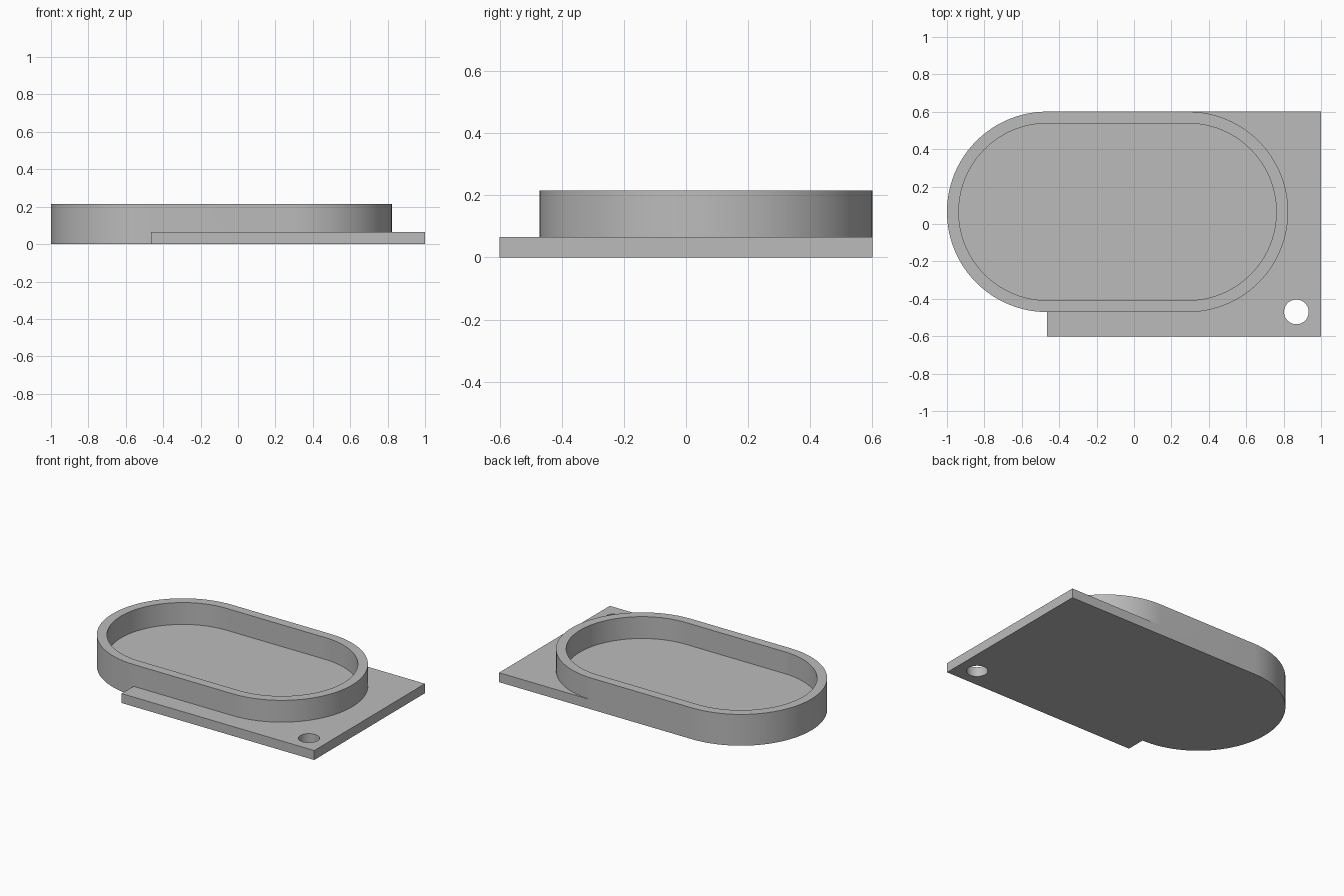
import bpy, bmesh
from math import sin, cos, pi, radians

cube = bpy.data.objects.get("Cube")
if cube:
    bpy.data.objects.remove(cube, do_unlink=True)

grey = bpy.data.materials.new("plain grey")
grey.use_nodes = True
colour = (0.5, 0.5, 0.5, 1)
grey.diffuse_color = colour
grey.node_tree.nodes["Principled BSDF"].inputs["Base Color"].default_value = colour

X_LEFT, X_RIGHT, Y_MID = -0.464, 0.288, 0.065   # arc centres of the tray
BACK = 0.601
PLATE_TOP, RIM_TOP = 0.065, 0.215


def arc(cx, cy, r, start, sweep, n):
    return [(cx + r * cos(start + sweep * i / n), cy + r * sin(start + sweep * i / n))
            for i in range(n + 1)]


def stadium(r):
    return (arc(X_RIGHT, Y_MID, r, -pi / 2, pi, 48)
            + arc(X_LEFT, Y_MID, r, pi / 2, pi, 48))


def prism(name, outline, z0, z1):
    """Extrude a closed outline from z0 to z1."""
    bm = bmesh.new()
    face = bm.faces.new([bm.verts.new((x, y, z0)) for x, y in outline])
    top = bmesh.ops.extrude_face_region(bm, geom=[face])["geom"]
    bmesh.ops.translate(bm, vec=(0, 0, z1 - z0),
                        verts=[v for v in top if isinstance(v, bmesh.types.BMVert)])
    bmesh.ops.recalc_face_normals(bm, faces=bm.faces)
    mesh = bpy.data.meshes.new(name)
    bm.to_mesh(mesh)
    bm.free()
    mesh.materials.append(grey)
    obj = bpy.data.objects.new(name, mesh)
    bpy.context.collection.objects.link(obj)
    return obj


def combine(target, other, operation):
    """Apply a boolean and discard the second operand."""
    bpy.context.view_layer.objects.active = target
    mod = target.modifiers.new(operation.lower(), "BOOLEAN")
    mod.operation, mod.object, mod.solver = operation, other, "EXACT"
    bpy.ops.object.modifier_apply(modifier=mod.name)
    bpy.data.objects.remove(other, do_unlink=True)


# Rounded tray body, joined to the rectangular base plate
tray = prism("tray_with_base_plate", stadium(BACK - Y_MID), 0, RIM_TOP)
plate = prism("base_plate", [(X_LEFT, -BACK), (1, -BACK), (1, BACK), (X_LEFT, BACK)],
              0, PLATE_TOP)
combine(tray, plate, "UNION")

# Hollow of the tray, down to the plate surface
combine(tray, prism("hollow", stadium(0.473), PLATE_TOP, 0.4), "DIFFERENCE")

# Hanging hole in the front left corner
hole = arc(0.868, -0.47, 0.066, 0, 2 * pi, 48)[:-1]
combine(tray, prism("hanging_hole", hole, -0.1, 0.2), "DIFFERENCE")

bpy.ops.object.select_all(action="DESELECT")
tray.select_set(True)
bpy.context.view_layer.objects.active = tray
bpy.ops.object.shade_smooth_by_angle(angle=radians(30))
